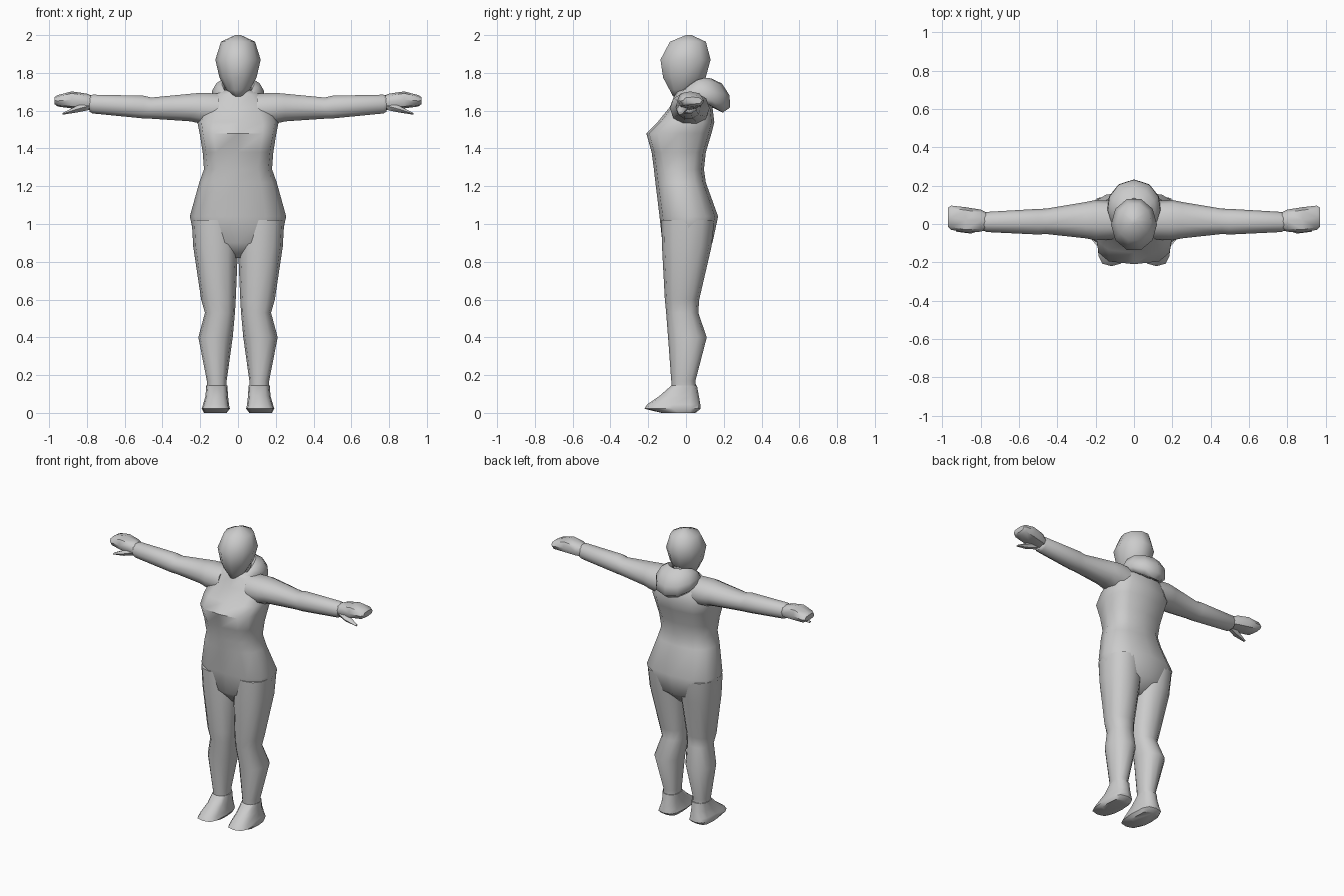
import bpy, bmesh, math

GREY = bpy.data.materials.new("plain grey")
GREY.diffuse_color = (0.6, 0.6, 0.6, 1)


def skin(name, rings, mirror=False, angle=60):
    """Join rings of points into a closed, smooth-shaded surface."""
    bm = bmesh.new()
    loops = [[bm.verts.new(p) for p in ring] for ring in rings]
    n = len(loops[0])
    for a, b in zip(loops, loops[1:]):
        for i in range(n):
            j = (i + 1) % n
            bm.faces.new((a[i], a[j], b[j], b[i]))
    bm.faces.new(loops[0])
    bm.faces.new(loops[-1])
    bmesh.ops.recalc_face_normals(bm, faces=bm.faces)
    me = bpy.data.meshes.new(name)
    bm.to_mesh(me)
    bm.free()
    ob = bpy.data.objects.new(name, me)
    bpy.context.collection.objects.link(ob)
    me.materials.append(GREY)
    bpy.ops.object.select_all(action='DESELECT')
    bpy.context.view_layer.objects.active = ob
    ob.select_set(True)
    bpy.ops.object.shade_smooth_by_angle(angle=math.radians(angle))
    if mirror:
        ob.modifiers.new("mirror", 'MIRROR').use_mirror_merge = False
    return ob


def loft(name, axis, sections, n=12, **kw):
    """Sections are (position, a min, a max, b min, b max, squareness)."""
    rings = []
    for pos, a0, a1, b0, b1, p in sections:
        ring = []
        for i in range(n):
            t = 2 * math.pi * i / n
            c, s = math.cos(t), math.sin(t)
            a = (a0 + a1) / 2 + (a1 - a0) / 2 * math.copysign(abs(c) ** (2 / p), c)
            b = (b0 + b1) / 2 + (b1 - b0) / 2 * math.copysign(abs(s) ** (2 / p), s)
            ring.append((a, b, pos) if axis == 'Z' else (pos, a, b))
        rings.append(ring)
    return skin(name, rings, **kw)


# Torso, from crotch to neck base: height, half width, front, back, squareness
torso = [(0.82, 0.07, -0.06, 0.06, 2), (0.90, 0.225, -0.125, 0.14, 2.3),
         (1.04, 0.255, -0.14, 0.17, 2.5), (1.22, 0.205, -0.162, 0.105, 2.5),
         (1.29, 0.18, -0.17, 0.095, 2.6), (1.38, 0.187, -0.182, 0.105, 2.9),
         (1.48, 0.203, -0.21, 0.135, 3.2), (1.54, 0.215, -0.15, 0.15, 2.8),
         (1.62, 0.19, -0.085, 0.14, 2.4), (1.685, 0.13, -0.06, 0.10, 2.2),
         (1.71, 0.07, -0.05, 0.08, 2)]
loft("torso", 'Z', [(z, -w, w, f, b, p) for z, w, f, b, p in torso])

# Legs
loft("legs", 'Z', [(0.12, 0.06, 0.165, -0.075, 0.055, 2.3),
                   (0.17, 0.06, 0.165, -0.078, 0.05, 2.3),
                   (0.40, 0.028, 0.21, -0.095, 0.11, 2.2),
                   (0.53, 0.016, 0.175, -0.105, 0.065, 2.3),
                   (0.60, 0.012, 0.195, -0.112, 0.07, 2.3),
                   (0.88, 0.0, 0.237, -0.127, 0.135, 2.4),
                   (1.02, 0.01, 0.245, -0.13, 0.15, 2.4)], mirror=True)

# Shoes with long sloping toes
loft("shoes", 'Z', [(0.0, 0.06, 0.18, -0.13, 0.05, 3.5),
                    (0.022, 0.043, 0.192, -0.22, 0.078, 3.2),
                    (0.045, 0.048, 0.185, -0.205, 0.076, 2.8),
                    (0.09, 0.053, 0.172, -0.14, 0.068, 2.4),
                    (0.145, 0.056, 0.168, -0.077, 0.058, 2.3)],
     mirror=True, angle=45)

# Sleeves, running outward from inside the chest
loft("arms", 'X', [(0.10, -0.08, 0.12, 1.51, 1.695, 2.2),
                   (0.20, -0.085, 0.125, 1.528, 1.698, 2.2),
                   (0.25, -0.075, 0.115, 1.54, 1.693, 2.2),
                   (0.46, -0.052, 0.08, 1.555, 1.672, 2.2),
                   (0.50, -0.055, 0.079, 1.556, 1.682, 2.2),
                   (0.77, -0.042, 0.063, 1.583, 1.687, 2.2),
                   (0.785, -0.035, 0.055, 1.592, 1.68, 2.2)], n=10, mirror=True)

# Mitten hands and thumbs
loft("hands", 'X', [(0.75, -0.025, 0.05, 1.60, 1.67, 2.2),
                    (0.80, -0.04, 0.075, 1.605, 1.69, 2.4),
                    (0.88, -0.045, 0.088, 1.612, 1.702, 2.6),
                    (0.955, -0.03, 0.096, 1.622, 1.682, 2.8),
                    (0.972, -0.015, 0.085, 1.635, 1.672, 2.8)],
     n=8, mirror=True, angle=50)
loft("thumbs", 'X', [(0.79, -0.03, 0.02, 1.60, 1.65, 2),
                     (0.85, -0.05, 0.005, 1.588, 1.63, 2),
                     (0.93, -0.04, -0.02, 1.578, 1.588, 2)],
     n=6, mirror=True, angle=50)

# Neck and head
loft("neck", 'Z', [(1.60, -0.07, 0.07, -0.05, 0.09, 2),
                   (1.79, -0.065, 0.065, -0.05, 0.09, 2)])
loft("head", 'Z', [(1.675, -0.025, 0.025, -0.07, 0.0, 2),
                   (1.71, -0.062, 0.062, -0.09, 0.04, 2),
                   (1.775, -0.098, 0.098, -0.127, 0.11, 2),
                   (1.87, -0.12, 0.12, -0.142, 0.137, 2),
                   (1.965, -0.09, 0.09, -0.09, 0.11, 2),
                   (2.0, -0.015, 0.015, 0.0, 0.03, 2)], n=10)

# Lowered hood: a collar that swells and droops behind the neck
rings = []
for k in range(13):
    t = math.radians(-150 + 25 * k)             # zero points to the back
    back = (1 + math.cos(t)) / 2
    cx, cy = math.sin(t), math.cos(t)
    radius = 0.092 + 0.038 * back ** 2          # distance from the neck
    half_r = 0.014 + 0.052 * back ** 2
    half_z = 0.02 + 0.07 * back ** 1.5
    mid_z = 1.655 + 0.12 * back - 0.095 * back ** 3
    ring = []
    for i in range(8):
        u = 2 * math.pi * i / 8
        r = radius + half_r * math.cos(u) + 0.03 * back * math.sin(-u)
        ring.append((r * cx, 0.035 + r * cy, mid_z + half_z * math.sin(u)))
    rings.append(ring)
skin("hood", rings)
